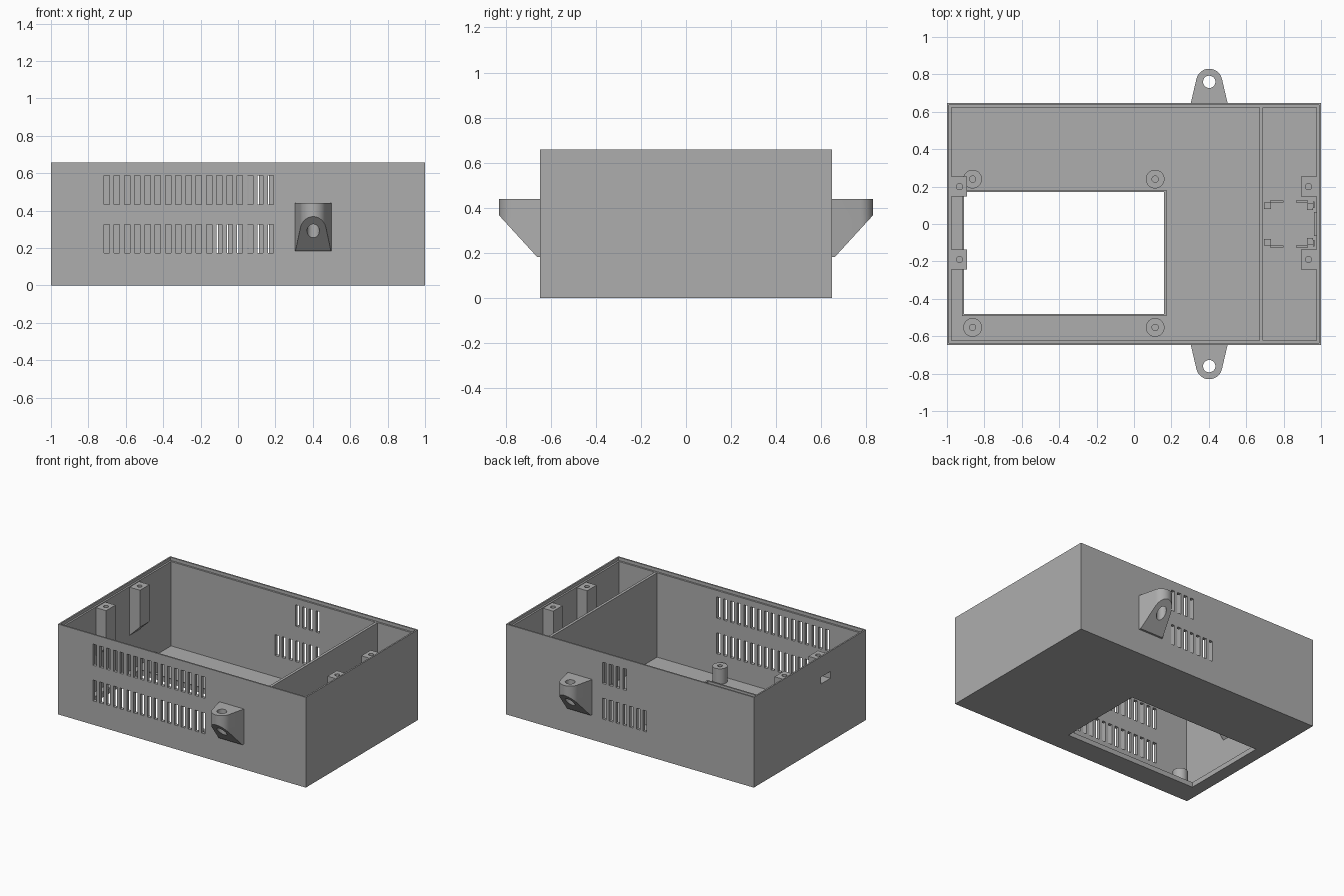
import bpy, bmesh, math
from mathutils import Vector

if "Cube" in bpy.data.objects:
    bpy.data.objects.remove(bpy.data.objects["Cube"], do_unlink=True)

grey = bpy.data.materials.new("plain_grey")
grey.use_nodes = True
grey.diffuse_color = (0.42, 0.42, 0.42, 1)
grey.node_tree.nodes["Principled BSDF"].inputs["Base Color"].default_value = (0.42, 0.42, 0.42, 1)

HX, HY, H = 1.0, 0.647, 0.658      # outer half sizes and height
WALL, LIP, FLOOR = 0.024, 0.011, 0.02
STEP = 0.635                       # height of the step inside the rim


def finish(name, bm):
    """Turn a bmesh into a named object."""
    bmesh.ops.recalc_face_normals(bm, faces=bm.faces)
    mesh = bpy.data.meshes.new(name)
    bm.to_mesh(mesh)
    bm.free()
    mesh.materials.append(grey)
    obj = bpy.data.objects.new(name, mesh)
    bpy.context.collection.objects.link(obj)
    return obj


def add_box(bm, x, y, z):
    verts = bmesh.ops.create_cube(bm, size=1)["verts"]
    for v in verts:
        v.co = Vector([(r[0] + r[1]) / 2 + c * (r[1] - r[0]) for r, c in zip((x, y, z), v.co)])


def boxes(name, *ranges):
    bm = bmesh.new()
    for r in ranges:
        add_box(bm, *r)
    return finish(name, bm)


def cylinder(name, x, y, radius, z0, z1, sides=32):
    bm = bmesh.new()
    bmesh.ops.create_cone(bm, cap_ends=True, segments=sides, radius1=radius,
                          radius2=radius, depth=z1 - z0)
    bmesh.ops.translate(bm, verts=bm.verts, vec=(x, y, (z0 + z1) / 2))
    return finish(name, bm)


def prism(points, offset):
    """Closed outline extruded along an offset."""
    bm = bmesh.new()
    face = bm.faces.new([bm.verts.new(p) for p in points])
    new = bmesh.ops.extrude_face_region(bm, geom=[face])["geom"]
    bmesh.ops.translate(bm, verts=[g for g in new if isinstance(g, bmesh.types.BMVert)], vec=offset)
    bmesh.ops.recalc_face_normals(bm, faces=bm.faces)
    return bm


def cut(obj, cutter, keep=False):
    mod = obj.modifiers.new("cut", "BOOLEAN")
    mod.operation, mod.solver, mod.object = "DIFFERENCE", "EXACT", cutter
    bpy.context.view_layer.objects.active = obj
    bpy.ops.object.modifier_apply(modifier=mod.name)
    if not keep:
        bpy.data.objects.remove(cutter, do_unlink=True)


def smooth(obj):
    bpy.ops.object.select_all(action="DESELECT")
    obj.select_set(True)
    bpy.context.view_layer.objects.active = obj
    bpy.ops.object.shade_smooth_by_angle(angle=math.radians(30))


def sym(a):
    return (-a, a)


# Open tray with a stepped rim
case = boxes("case", (sym(HX), sym(HY), (0, H)))
cut(case, boxes("cavity", (sym(HX - WALL), sym(HY - WALL), (FLOOR, 1))))
cut(case, boxes("rim_step", (sym(HX - LIP), sym(HY - LIP), (STEP, 1))))

# Display opening in the floor
WX, WY = (-0.908, 0.16), (-0.482, 0.171)
cut(case, boxes("opening", (WX, WY, (-0.1, 0.1))))

# Ventilation slots: rows of (right-hand centre, lower count, upper count, wall side)
PITCH, HALF = 0.0548, 0.0145
LOWER, UPPER = (0.174, 0.326), (0.433, 0.588)
for last, low, up, side in ((0.174, 17, 17, -1), (0.207, 7, 4, 1)):
    slots = []
    for count, zr in ((low, LOWER), (up, UPPER)):
        for i in range(count):
            x = last - i * PITCH
            y = sorted((side * (HY - 0.05), side * (HY + 0.05)))
            slots.append(((x - HALF, x + HALF), y, zr))
    cut(case, boxes("vents", *slots))

# Side pocket running through the wall into one lid post
pocket = boxes("pocket", ((-1.1, -0.93), (-0.235, -0.125), (0.46, 0.51)))
cut(case, pocket, keep=True)

# Raised frame around the opening
frame = boxes("opening_frame", ((WX[0] - 0.011, WX[1] + 0.013), (WY[0] - 0.011, WY[1] + 0.01), (0.01, 0.036)))
cut(frame, boxes("frame_hole", (WX, WY, (-0.1, 0.1))))

# Partition
boxes("divider", ((0.67, 0.69), sym(HY - WALL + 0.005), (0.01, STEP - 0.001)))

# Lid screw posts with sloped undersides
for sx, side in ((-1, "right"), (1, "left")):
    for y, end in ((-0.19, "front"), (0.2, "back")):
        outline = [(0.985, 0.63), (0.893, 0.63), (0.893, 0.36), (0.985, 0.27)]
        post = finish(f"lid_post_{side}_{end}",
                      prism([(sx * x, y - 0.054, z) for x, z in outline], (0, 0.108, 0)))
        if sx < 0 and y < 0:
            cut(post, pocket)
        cut(post, cylinder("screw_hole", sx * 0.933, y, 0.017, 0.53, 0.7, 20))

# Display standoffs on the floor
for x, side in ((-0.863, "right"), (0.113, "left")):
    for y, end in ((-0.553, "front"), (0.24, "back")):
        peg = cylinder(f"standoff_{side}_{end}", x, y, 0.05, 0.01, 0.133)
        cut(peg, cylinder("peg_hole", x, y, 0.017, 0.03, 0.2, 20))
        smooth(peg)

# Board holder in the narrow bay: corner pads, guide walls, end stop
for s, end in ((-1, "front"), (1, "back")):
    def yr(a, b):
        return sorted((s * a, s * b))
    boxes(f"board_pads_{end}",
          ((0.695, 0.732), yr(0.08, 0.115), (0.01, 0.06)),
          ((0.924, 0.957), yr(0.075, 0.11), (0.01, 0.06)))
    boxes(f"board_guides_{end}",
          ((0.728, 0.8), yr(0.115, 0.126), (0.01, 0.1)),
          ((0.866, 0.93), yr(0.115, 0.126), (0.01, 0.1)),
          ((0.957, 0.965), yr(0.085, 0.12), (0.01, 0.1)))
boxes("board_stop", ((0.963, 0.98), sym(0.063), (0.01, 0.1)))

# Mounting ears: tapered rounded tabs with a sloped underside
for s, end in ((-1, "front"), (1, "back")):
    tip = [math.radians(12 + 156 * i / 20) for i in range(21)]
    plan = [(0.1, 0.64)] + [(0.07 * math.cos(a), 0.76 + 0.07 * math.sin(a)) for a in tip] + [(-0.1, 0.64)]
    bm = prism([(0.402 + x, s * y, 0.183) for x, y in plan], (0, 0, 0.257))
    cutplane = bmesh.ops.bisect_plane(bm, geom=bm.verts[:] + bm.edges[:] + bm.faces[:],
                                      plane_co=(0, s * 0.83, 0.368),
                                      plane_no=(0, s * 0.186, -0.17), clear_outer=True)
    edges = [g for g in cutplane["geom_cut"] if isinstance(g, bmesh.types.BMEdge)]
    bmesh.ops.holes_fill(bm, edges=edges)
    ear = finish(f"mounting_ear_{end}", bm)
    cut(ear, cylinder("ear_hole", 0.402, s * 0.76, 0.033, 0.1, 0.6))
    smooth(ear)
